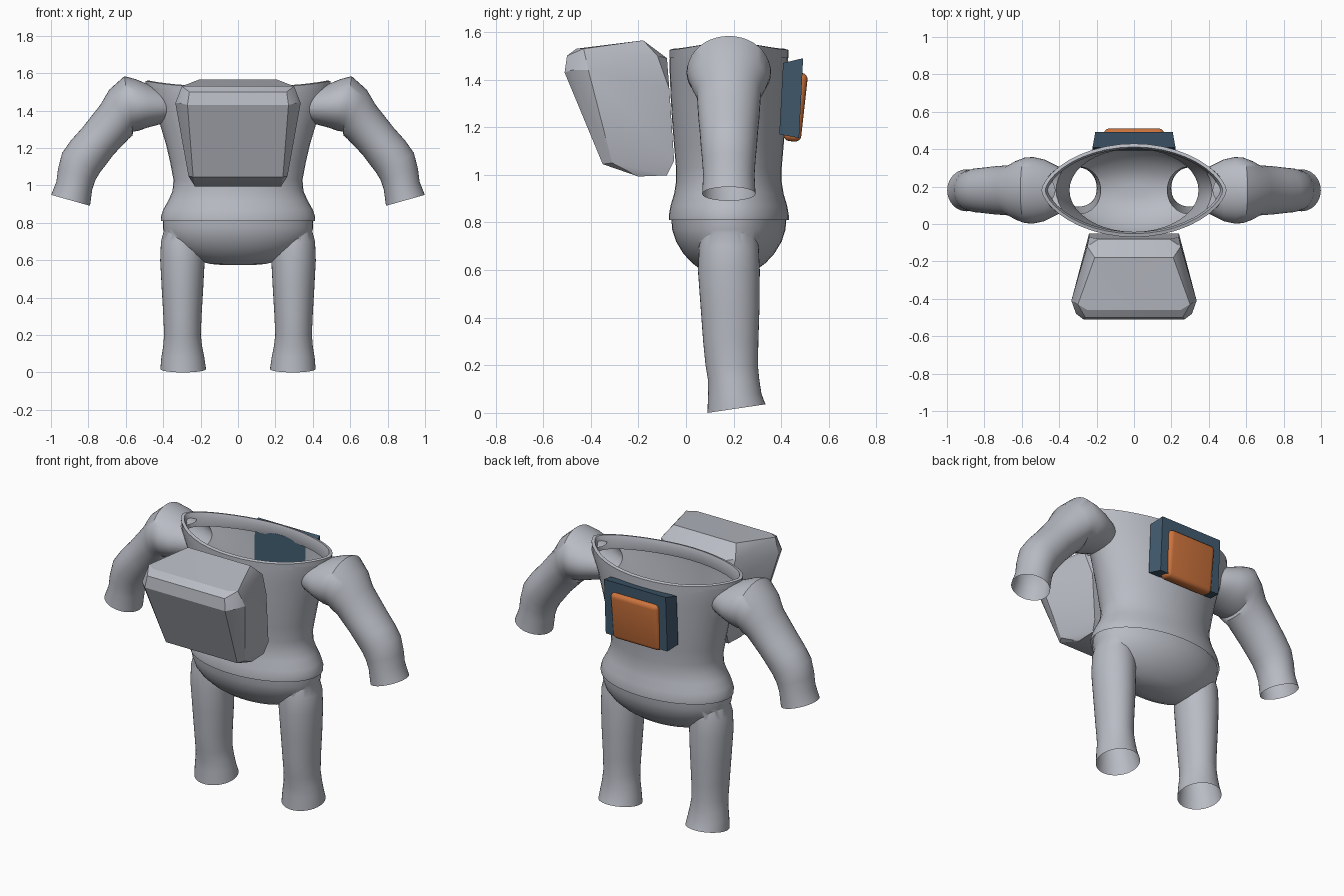
import bpy, bmesh, math
from mathutils import Vector, Matrix

if "Cube" in bpy.data.objects:
    bpy.data.objects.remove(bpy.data.objects["Cube"])

CY = 0.18          # depth of the body axis
SEG = 40


def material(name, rgb):
    m = bpy.data.materials.new(name)
    m.diffuse_color = (*rgb, 1)
    m.use_nodes = True
    m.node_tree.nodes["Principled BSDF"].inputs["Base Color"].default_value = m.diffuse_color
    return m


GREY = material("suit_grey", (0.48, 0.50, 0.55))
NAVY = material("slate_blue", (0.055, 0.105, 0.16))
ORANGE = material("orange", (0.60, 0.17, 0.045))
OPENING = material("opening", (0, 0, 0))     # temporary tag for caps that are cut away


def make(name, bm, mats, angle=40):
    bmesh.ops.recalc_face_normals(bm, faces=bm.faces)
    me = bpy.data.meshes.new(name)
    bm.to_mesh(me)
    bm.free()
    ob = bpy.data.objects.new(name, me)
    bpy.context.collection.objects.link(ob)
    for m in mats:
        me.materials.append(m)
    smooth(ob, angle)
    return ob


def smooth(ob, angle=40):
    bpy.ops.object.select_all(action='DESELECT')
    ob.select_set(True)
    bpy.context.view_layer.objects.active = ob
    bpy.ops.object.shade_smooth_by_angle(angle=math.radians(angle))


def loft(name, rings, caps=True):
    """Rings are (centre, half axis u, half axis v, pointedness)."""
    bm = bmesh.new()
    rows = []
    for c, u, v, p in rings:
        row = []
        for i in range(SEG):
            a = 2 * math.pi * i / SEG
            s = math.sin(a)
            row.append(bm.verts.new(Vector(c) + Vector(u) * math.cos(a)
                                    + Vector(v) * math.copysign(abs(s) ** p, s)))
        rows.append(row)
    for a, b in zip(rows, rows[1:]):
        for i in range(SEG):
            j = (i + 1) % SEG
            bm.faces.new((a[i], a[j], b[j], b[i]))
    if caps:
        for row in (rows[0], rows[-1]):
            bm.faces.new(row).material_index = 1
    return make(name, bm, [GREY, OPENING] if caps else [GREY])


def level(z, hw, hd, p=1.0, cy=CY, x=0.0, tilt=0.0):
    return ((x, cy, z), (hw, 0, 0), (0, hd, tilt), p)


def fuse_and_open(base, parts):
    """Union the closed parts into one skin, then remove the tagged caps."""
    for part in parts:
        mod = base.modifiers.new("fuse", 'BOOLEAN')
        mod.operation = 'UNION'
        mod.solver = 'EXACT'
        mod.object = part
        bpy.context.view_layer.objects.active = base
        bpy.ops.object.modifier_apply(modifier=mod.name)
        bpy.data.objects.remove(part)
    bm = bmesh.new()
    bm.from_mesh(base.data)
    caps = [f for f in bm.faces if f.material_index == 1]
    bmesh.ops.delete(bm, geom=caps, context='FACES')
    bm.to_mesh(base.data)
    bm.free()
    base.data.materials.pop(index=1)
    smooth(base)


# Hollow torso with flared hem and wide neck
torso = loft("torso", [
    level(0.81, 0.412, 0.252), level(0.83, 0.413, 0.252), level(0.87, 0.40, 0.245),
    level(0.92, 0.372, 0.23), level(0.97, 0.35, 0.222), level(1.03, 0.345, 0.222),
    level(1.12, 0.362, 0.23), level(1.22, 0.385, 0.238, 1.05), level(1.32, 0.415, 0.244, 1.1),
    level(1.41, 0.45, 0.248, 1.2), level(1.47, 0.48, 0.249, 1.25), level(1.52, 0.50, 0.247, 1.3)])


# Sleeves: centre x, centre z, direction of the upper edge, radius, depth radius
def arm(side):
    path = [(0.33, 1.42, 0, 1, 0.07, 0.09), (0.48, 1.425, 0, 1, 0.115, 0.165),
            (0.54, 1.43, 0.05, 1, 0.138, 0.178), (0.585, 1.435, 0.15, 0.99, 0.15, 0.175),
            (0.625, 1.39, 0.45, 0.89, 0.138, 0.158),
            (0.66, 1.34, 0.65, 0.76, 0.118, 0.135), (0.75, 1.235, 0.77, 0.64, 0.11, 0.128),
            (0.80, 1.175, 0.82, 0.57, 0.114, 0.122), (0.84, 1.12, 0.88, 0.47, 0.114, 0.118),
            (0.862, 1.06, 0.95, 0.3, 0.105, 0.112), (0.875, 1.0, 0.98, 0.2, 0.098, 0.108),
            (0.895, 0.92, 0.96, 0.27, 0.108, 0.112)]
    return loft("arm", [((side * x, CY, z), (side * dx * r, 0, dz * r), (0, d, 0), 1)
                        for x, z, dx, dz, r, d in path])


fuse_and_open(torso, [arm(1), arm(-1)])

# Rolled collar around the neck, rising toward the shoulders
collar = loft("collar", [
    level(1.49, 0.49, 0.25, 1.28), level(1.525, 0.495, 0.25, 1.28),
    level(1.53, 0.475, 0.232, 1.28), level(1.50, 0.46, 0.222, 1.28),
    level(1.45, 0.455, 0.235, 1.25)], caps=False)
for v in collar.data.vertices:
    v.co.z += 0.035 * (abs(v.co.x) / 0.5) ** 3

# Trousers: bowl-shaped hips fused with two hollow legs
trousers = loft("trousers", [
    level(0.82, 0.402, 0.242), level(0.77, 0.402, 0.238), level(0.72, 0.385, 0.222),
    level(0.67, 0.345, 0.192), level(0.63, 0.29, 0.155), level(0.60, 0.225, 0.115),
    level(0.58, 0.15, 0.075), level(0.573, 0.07, 0.035)])
# The blunt underside of the hips stays closed
for f in trousers.data.polygons:
    if f.material_index == 1 and f.center.z < 0.7:
        f.material_index = 0


def leg(side):
    sections = [(0.78, 0.29, 0.10, 0.11, CY), (0.70, 0.297, 0.115, 0.125, CY),
                (0.60, 0.297, 0.119, 0.13, CY), (0.45, 0.297, 0.111, 0.124, 0.185),
                (0.30, 0.297, 0.102, 0.116, 0.188), (0.20, 0.297, 0.098, 0.11, 0.192),
                (0.14, 0.296, 0.104, 0.108, 0.20), (0.08, 0.295, 0.115, 0.112, 0.205)]
    rings = [level(z, hw, hd, 1, cy, side * x) for z, x, hw, hd, cy in sections]
    rings.append(level(0.018, 0.122, 0.122, 1, 0.212, side * 0.293, 0.018))
    return loft("leg", rings)


fuse_and_open(trousers, [leg(1), leg(-1)])

# Chest pack: faceted block tapering downward and toward the body
half = [(0.21, -0.18, 1.565), (0.19, -0.08, 1.49), (0.25, -0.12, 1.50),
        (0.25, -0.46, 1.53), (0.26, -0.50, 1.50), (0.27, -0.51, 1.43),
        (0.30, -0.43, 1.53), (0.335, -0.41, 1.44), (0.31, -0.48, 1.44),
        (0.24, -0.35, 1.045), (0.265, -0.31, 1.05), (0.23, -0.20, 0.993),
        (0.23, -0.08, 0.998), (0.24, -0.05, 1.06), (0.24, -0.07, 1.36)]
bm = bmesh.new()
for x, y, z in half:
    for s in (1, -1):
        bm.verts.new((s * x, y, z))
bmesh.ops.convex_hull(bm, input=bm.verts)
bmesh.ops.dissolve_limit(bm, angle_limit=0.03, verts=bm.verts, edges=bm.edges)
make("chest_pack", bm, [GREY], 25)

# Back plate: skewed slab, narrower on its outer face
bm = bmesh.new()
bmesh.ops.create_cube(bm, size=2)
for v in bm.verts:
    outer, top = v.co.y > 0, v.co.z > 0
    v.co.x *= 0.207 if outer else 0.222
    v.co.y = (0.492 if top else 0.475) if outer else (0.408 if top else 0.392)
    v.co.z = (1.49 if outer else 1.47) if top else (1.155 if outer else 1.17)
make("back_plate", bm, [NAVY], 30)

# Orange cushion on the plate, leaning outward at the top
bm = bmesh.new()
bmesh.ops.create_cube(bm, size=1)
bmesh.ops.scale(bm, vec=(0.32, 0.075, 0.29), verts=bm.verts)
bmesh.ops.bevel(bm, geom=bm.edges[:], offset=0.026, segments=4, profile=0.5, affect='EDGES')
bmesh.ops.transform(bm, verts=bm.verts,
                    matrix=Matrix.Translation((0, 0.46, 1.285)) @ Matrix.Rotation(-0.11, 4, 'X'))
make("back_cushion", bm, [ORANGE], 50)

bpy.data.materials.remove(OPENING)
